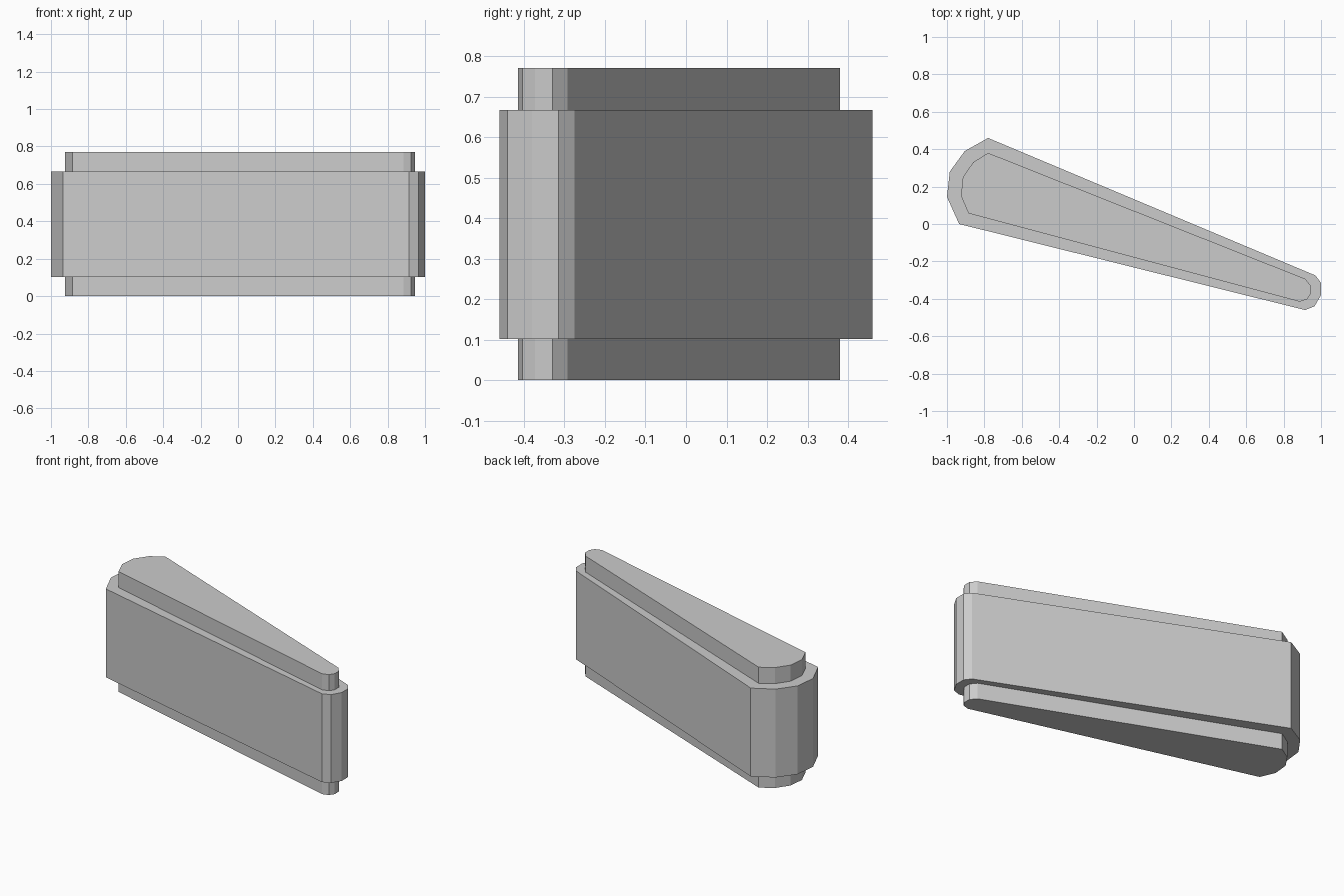
import bpy
import bmesh

if "Cube" in bpy.data.objects:
    bpy.data.objects.remove(bpy.data.objects["Cube"], do_unlink=True)

# One plain grey for every part
grey = bpy.data.materials.new("light grey")
grey.use_nodes = True
colour = (0.6, 0.6, 0.6, 1)
grey.diffuse_color = colour
grey.node_tree.nodes["Principled BSDF"].inputs["Base Color"].default_value = colour


def prism(name, outline, bottom, top):
    """Extrude a counter-clockwise plan outline between two heights."""
    bm = bmesh.new()
    base = bm.faces.new([bm.verts.new((x, y, bottom)) for x, y in outline])
    walls = bmesh.ops.extrude_face_region(bm, geom=[base], use_keep_orig=True)
    raised = [v for v in walls["geom"] if isinstance(v, bmesh.types.BMVert)]
    bmesh.ops.translate(bm, verts=raised, vec=(0, 0, top - bottom))
    bmesh.ops.recalc_face_normals(bm, faces=bm.faces)
    mesh = bpy.data.meshes.new(name)
    bm.to_mesh(mesh)
    bm.free()
    mesh.materials.append(grey)
    obj = bpy.data.objects.new(name, mesh)
    bpy.context.collection.objects.link(obj)
    return obj


# Tapered plan outlines: wide rounded end, then narrow rounded end
casing_plan = [(-0.78, 0.46), (-0.905, 0.39), (-0.985, 0.28), (-1, 0.145), (-0.935, 0),
               (0.915, -0.46), (0.965, -0.44), (1, -0.38), (1, -0.315), (0.97, -0.275)]
core_plan = [(-0.78, 0.38), (-0.86, 0.33), (-0.915, 0.25), (-0.925, 0.15), (-0.885, 0.057),
             (0.885, -0.415), (0.925, -0.403), (0.945, -0.373), (0.945, -0.33), (0.915, -0.293)]

# Wide middle casing, with a narrower plate stepped out below and above it
prism("middle_casing", casing_plan, 0.102, 0.667)
prism("bottom_plate", core_plan, 0, 0.102)
prism("top_plate", core_plan, 0.667, 0.77)
